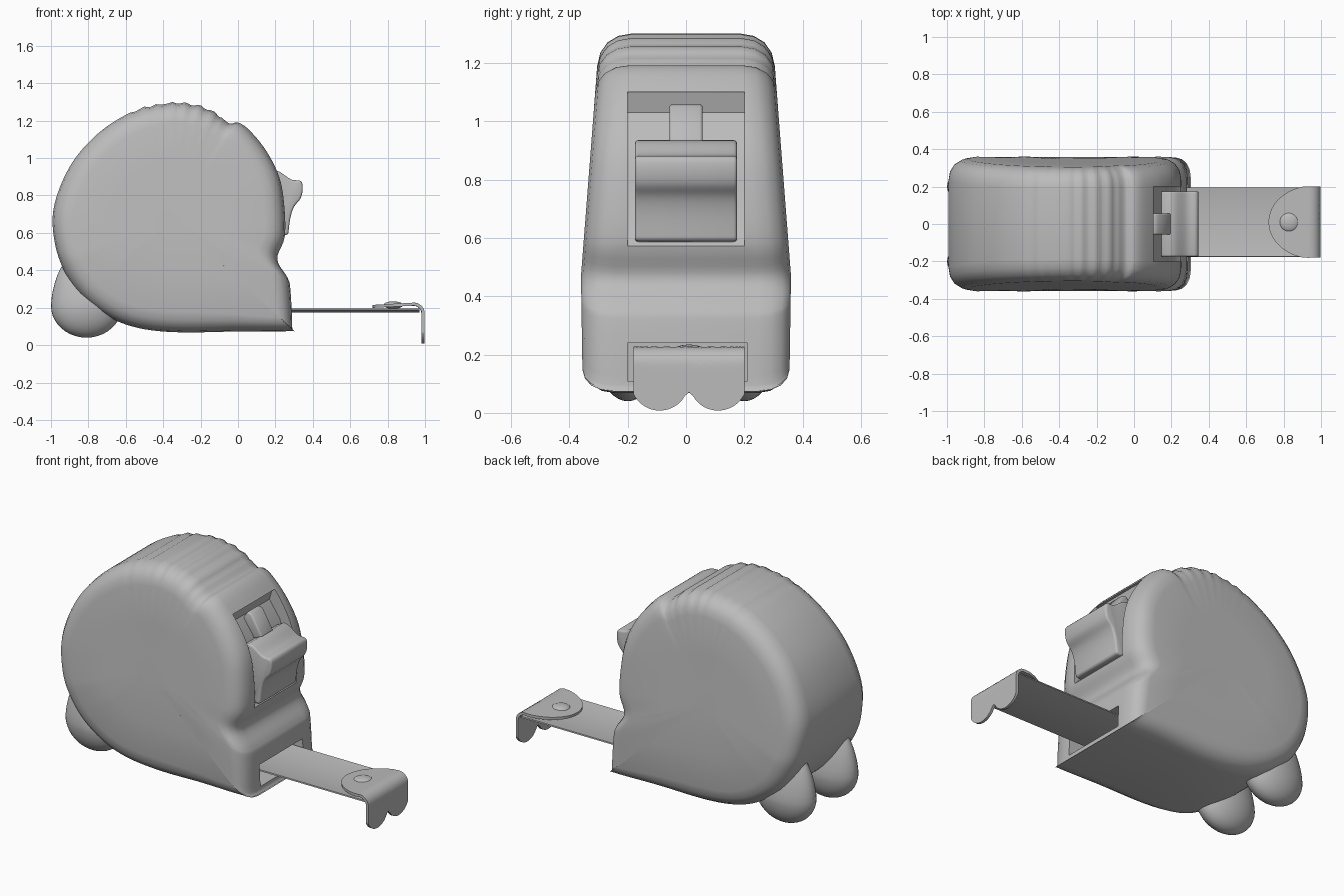
import bpy, bmesh, math
from mathutils import Vector

if "Cube" in bpy.data.objects:
    bpy.data.objects.remove(bpy.data.objects["Cube"])

grey = bpy.data.materials.new("plain_grey")
grey.diffuse_color = (0.5, 0.5, 0.5, 1)
grey.use_nodes = True
grey.node_tree.nodes["Principled BSDF"].inputs["Base Color"].default_value = grey.diffuse_color


def make(name, verts, faces):
    bm = bmesh.new()
    vs = [bm.verts.new(v) for v in verts]
    for f in faces:
        bm.faces.new([vs[i] for i in f])
    bmesh.ops.recalc_face_normals(bm, faces=bm.faces)
    me = bpy.data.meshes.new(name)
    bm.to_mesh(me)
    bm.free()
    ob = bpy.data.objects.new(name, me)
    bpy.context.collection.objects.link(ob)
    me.materials.append(grey)
    return ob


def finish(ob, angle=40):
    """Apply modifiers and smooth everything but hard edges."""
    bpy.ops.object.select_all(action='DESELECT')
    ob.select_set(True)
    bpy.context.view_layer.objects.active = ob
    bpy.ops.object.convert(target='MESH')
    bpy.ops.object.shade_smooth_by_angle(angle=math.radians(angle))


def bevel(ob, width, segments=3):
    m = ob.modifiers.new("bevel", 'BEVEL')
    m.width, m.segments = width, segments
    m.limit_method, m.angle_limit = 'ANGLE', math.radians(45)


def prism(name, pts, y0, y1):
    n = len(pts)
    verts = [(x, y, z) for y in (y0, y1) for x, z in pts]
    faces = [range(n), range(n, 2 * n)]
    faces += [(i, (i + 1) % n, n + (i + 1) % n, n + i) for i in range(n)]
    return make(name, verts, faces)


def spline(pts, steps, closed=True):
    """Catmull-Rom curve through the points."""
    out, n = [], len(pts)
    get = lambda i: Vector(pts[i % n] if closed else pts[max(0, min(n - 1, i))])
    for i in range(n if closed else n - 1):
        a, b, c, d = (get(i + k) for k in (-1, 0, 1, 2))
        for s in range(steps):
            t = s / steps
            out.append(0.5 * (2 * b + (c - a) * t + (2 * a - 5 * b + 4 * c - d) * t * t
                              + (3 * b - a - 3 * c + d) * t ** 3))
    return out if closed else out + [get(n - 1)]


# Case outline, seen from the front
outline = [(0.28, 0.075), (0.29, 0.095), (0.28, 0.30), (0.265, 0.36), (0.21, 0.46),
           (0.25, 0.58), (0.247, 0.75), (0.22, 0.90), (0.15, 1.04), (0.06, 1.15),
           (0.0, 1.19), (-0.045, 1.185), (-0.10, 1.225), (-0.18, 1.27), (-0.27, 1.29),
           (-0.35, 1.295), (-0.5, 1.27), (-0.62, 1.22), (-0.75, 1.13), (-0.87, 1.0),
           (-0.95, 0.85), (-0.99, 0.70), (-0.98, 0.55), (-0.94, 0.42), (-0.87, 0.30),
           (-0.78, 0.21), (-0.65, 0.13), (-0.5, 0.085), (-0.3, 0.068), (0.0, 0.073)]
centre = Vector((-0.35, 0.68))


def half_width(z):
    table = [(0.0, 0.352), (0.2, 0.356), (0.47, 0.36), (1.14, 0.308), (1.4, 0.29)]
    for (a, wa), (b, wb) in zip(table, table[1:]):
        if z <= b:
            return wa + (wb - wa) * (z - a) / (b - a)


profile = []
for p in spline(outline, 5):
    d = p - centre
    if p.y > 1.22 and -0.55 < p.x < -0.1:      # finger ridges on top
        p = p + d.normalized() * 0.006 * math.sin(p.x * 2 * math.pi / 0.075)
    profile.append(p)

# Case: rings of the outline from one side to the other
n = len(profile)
half = [(0.11, 0), (0.065, 0.008), (0.03, 0.03), (0.008, 0.065), (0, 0.11)]
verts = []
rings = [(1, d, i, 1) for d, i in reversed(half)] + [(-1, d, i, 1) for d, i in half]
rings = [(1, 0, 0.11, k) for k in (0.2, 0.6)] + rings + [(-1, 0, 0.11, k) for k in (0.6, 0.2)]
for side, d, inset, k in rings:
    for p in profile:
        r = p - centre
        q = centre + (r - r.normalized() * inset) * k
        verts.append((q.x, side * (half_width(q.y) - d), q.y))
faces = [(r * n + i, r * n + (i + 1) % n, (r + 1) * n + (i + 1) % n, (r + 1) * n + i)
         for r in range(len(rings) - 1) for i in range(n)]
faces += [range(n), range((len(rings) - 1) * n, len(rings) * n)]
case = make("case", verts, faces)

# Recess behind the lock button, and the mouth for the blade
cutters = [
    prism("recess_cutter", [(0.45, 0.57), (0.25, 0.57), (0.19, 0.64), (0.18, 0.8), (0.14, 0.93),
                            (0.07, 1.03), (0.09, 1.1), (0.45, 1.1)], -0.2, 0.2),
    prism("mouth_cutter", [(0.1, 0.11), (0.45, 0.11), (0.45, 0.24), (0.1, 0.24)], -0.2, 0.21)]
for c in cutters:
    m = case.modifiers.new("cut", 'BOOLEAN')
    m.operation, m.object, m.solver = 'DIFFERENCE', c, 'EXACT'
    c.hide_render = True
finish(case)
for c in cutters:
    bpy.data.objects.remove(c)

# Lock button and its stem
button = prism("lock_button", [(p.x, p.y) for p in spline(
    [(0.19, 0.935), (0.225, 0.925), (0.285, 0.885), (0.335, 0.878), (0.346, 0.84),
     (0.335, 0.785), (0.30, 0.74), (0.28, 0.68), (0.268, 0.59)], 4, False)]
    + [(0.22, 0.585), (0.16, 0.62), (0.13, 0.9)], -0.175, 0.175)
bevel(button, 0.012)
finish(button)
stem = prism("button_stem", [(0.06, 1.0), (0.1, 1.06), (0.13, 1.05), (0.2, 0.93), (0.12, 0.9)],
             -0.057, 0.057)
bevel(stem, 0.01)
finish(stem)


def sheet(name, rows, thickness):
    w = len(rows[0])
    ob = make(name, [v for r in rows for v in r],
              [(r * w + i, r * w + i + 1, (r + 1) * w + i + 1, (r + 1) * w + i)
               for r in range(len(rows) - 1) for i in range(w - 1)])
    m = ob.modifiers.new("thickness", 'SOLIDIFY')
    m.thickness, m.offset = thickness, 0
    finish(ob)


# Tape blade, slightly cupped
mid = 0.01
us = [i / 12 - 1 for i in range(25)]
sheet("blade", [[(x, mid + 0.185 * u, 0.178 + 0.014 * u * u) for u in us] for x in (0.1, 0.97)], 0.008)


def bend(s):
    """Hook path: along the blade, round the corner, then down."""
    flat, r = 0.22, 0.05
    if s < flat:
        return 0.72 + s, 0.207 + 0.012 * s / flat
    if s < flat + r * math.pi / 2:
        a = (s - flat) / r
        return 0.94 + r * math.sin(a), 0.219 - r + r * math.cos(a)
    t = s - flat - r * math.pi / 2
    return 0.99, 0.169 - t


# End hook: rounded plate on top, two lobes below
rows = []
for i in range(49):
    u = 0.19 * math.sin((i / 24 - 1) * math.pi / 2)
    start = 0.24 * (1 - math.sqrt(1 - (u / 0.195) ** 2))
    lobe = min(1, abs(abs(u) - 0.1) / 0.1)
    low = 0.008 + 0.1 * (1 - math.sqrt(max(0, 1 - lobe ** 2)))
    if abs(u) < 0.1:
        low = min(low, 0.07)
    end = 0.22 + 0.05 * math.pi / 2 + 0.169 - low
    row = []
    for j in range(25):
        x, z = bend(start + (end - start) * j / 24)
        row.append((x, mid + u, max(z, 0.008)))
    rows.append(row)
sheet("end_hook", rows, 0.016)

# Rivet and rear feet, shaped from spheres
def ball(name, shape):
    bm = bmesh.new()
    bmesh.ops.create_uvsphere(bm, u_segments=32, v_segments=20, radius=1)
    for v in bm.verts:
        v.co = shape(v.co)
    me = bpy.data.meshes.new(name)
    bm.to_mesh(me)
    bm.free()
    me.materials.append(grey)
    ob = bpy.data.objects.new(name, me)
    bpy.context.collection.objects.link(ob)
    finish(ob, 60)


ball("rivet", lambda c: Vector((0.83 + 0.052 * c.x, mid + 0.052 * c.y, 0.214 + 0.02 * c.z)))


def foot(side):
    def shape(c):
        up = max(0, c.z)
        taper = 1 - 0.35 * up
        return Vector((-0.81 + 0.19 * c.x * taper - 0.06 * up, side * 0.2 + 0.105 * c.y * taper,
                       0.21 + (0.27 if c.z > 0 else 0.17) * c.z))
    return shape


for side, label in ((-1, "front"), (1, "back")):
    ball("foot_" + label, foot(side))
